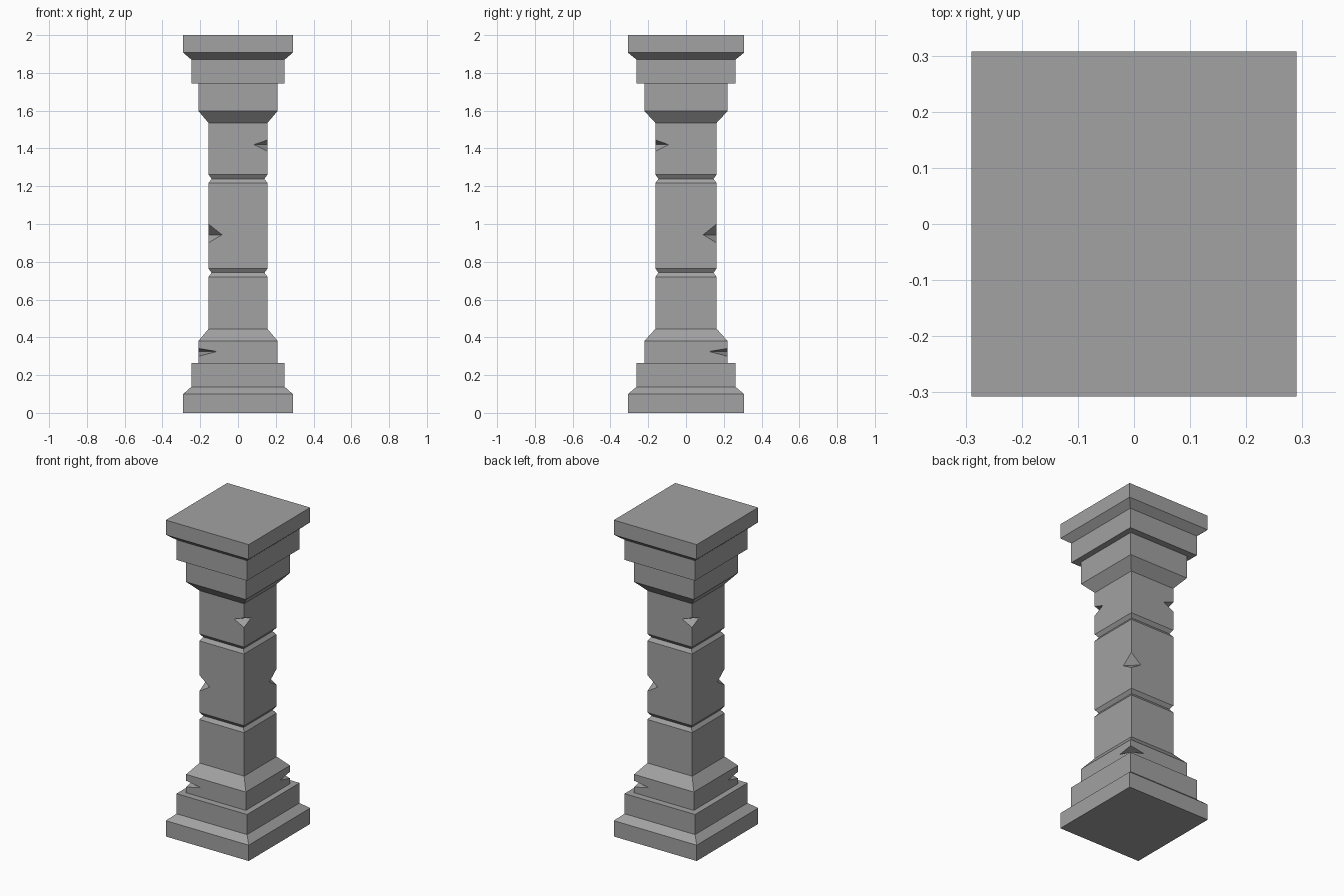
import bpy
import bmesh
from mathutils import Vector

cube = bpy.data.objects.get("Cube")
if cube:
    bpy.data.objects.remove(cube, do_unlink=True)

stone = bpy.data.materials.new("grey stone")
stone.use_nodes = True
GREY = (0.36, 0.36, 0.36, 1)
stone.diffuse_color = GREY
stone.node_tree.nodes["Principled BSDF"].inputs["Base Color"].default_value = GREY

# Half width and half depth of each step
SLAB, STEP, BLOCK = (0.29, 0.307), (0.247, 0.262), (0.209, 0.22)
SHAFT, GROOVE = (0.156, 0.162), (0.14, 0.146)
BASE_TOP, CAPITAL_BOTTOM = 0.445, 1.535


def make_object(name, bm):
    bmesh.ops.recalc_face_normals(bm, faces=bm.faces)
    mesh = bpy.data.meshes.new(name)
    bm.to_mesh(mesh)
    bm.free()
    mesh.materials.append(stone)
    obj = bpy.data.objects.new(name, mesh)
    bpy.context.collection.objects.link(obj)
    return obj


def loft(name, profile):
    """Stack rectangular rings of (size, height) into a closed solid."""
    bm = bmesh.new()
    rings = [[bm.verts.new((sx * w, sy * d, z))
              for sx, sy in ((-1, -1), (1, -1), (1, 1), (-1, 1))]
             for (w, d), z in profile]
    for low, high in zip(rings, rings[1:]):
        for i in range(4):
            j = (i + 1) % 4
            bm.faces.new((low[i], low[j], high[j], high[i]))
    bm.faces.new(rings[0][::-1])
    bm.faces.new(rings[-1])
    return make_object(name, bm)


def chip_corners(obj, size, corner_side, cut, bottom, middle, top):
    """Cut a wedge-shaped chip out of two diagonally opposite corners."""
    bm = bmesh.new()
    for side in (1, -1):
        corner = Vector((side * size[0], side * corner_side * size[1], 0))
        inward_x = Vector((-side * cut, 0, 0))
        inward_y = Vector((0, -side * corner_side * cut, 0))
        inner = corner + (inward_x + inward_y) / 2 + Vector((0, 0, middle))
        along = (inward_x - inward_y) * 1.5
        section = [inner] + [inner + 1.5 * (corner + Vector((0, 0, z)) - inner)
                             for z in (bottom, top)]
        a = [bm.verts.new(p - along) for p in section]
        b = [bm.verts.new(p + along) for p in section]
        bm.faces.new(a)
        bm.faces.new(b[::-1])
        for i in range(3):
            j = (i + 1) % 3
            bm.faces.new((a[i], b[i], b[j], a[j]))
    cutter = make_object("chip_cutter", bm)
    cutter.hide_render = True
    mod = obj.modifiers.new("chips", "BOOLEAN")
    mod.operation = "DIFFERENCE"
    mod.solver = "EXACT"
    mod.object = cutter
    bpy.context.view_layer.update()
    graph = bpy.context.evaluated_depsgraph_get()
    result = bpy.data.meshes.new_from_object(obj.evaluated_get(graph))
    obj.modifiers.clear()
    obj.data = result
    bpy.data.objects.remove(cutter, do_unlink=True)


def open_joints(obj):
    """Remove the hidden caps where the parts meet."""
    bm = bmesh.new()
    bm.from_mesh(obj.data)
    caps = [f for f in bm.faces
            if any(all(abs(v.co.z - z) < 0.0001 for v in f.verts)
                   for z in (BASE_TOP, CAPITAL_BOTTOM))]
    bmesh.ops.delete(bm, geom=caps, context="FACES")
    bm.to_mesh(obj.data)
    bm.free()


# Stepped base
base = loft("base", [
    (SLAB, 0), (SLAB, 0.1), (STEP, 0.138), (STEP, 0.265),
    (BLOCK, 0.265), (BLOCK, 0.381), (SHAFT, BASE_TOP)])
chip_corners(base, BLOCK, 1, 0.098, 0.3, 0.325, 0.341)

# Shaft with two grooves
shaft_profile = [(SHAFT, BASE_TOP)]
for z in (0.742, 1.239):
    shaft_profile += [(SHAFT, z - 0.022), (GROOVE, z), (SHAFT, z + 0.022)]
shaft = loft("shaft", shaft_profile + [(SHAFT, CAPITAL_BOTTOM)])
chip_corners(shaft, SHAFT, 1, 0.071, 0.9, 0.943, 1.0)
chip_corners(shaft, SHAFT, -1, 0.071, 1.385, 1.42, 1.445)

# Stepped capital
capital = loft("capital", [
    (SHAFT, CAPITAL_BOTTOM), (BLOCK, 1.598), (BLOCK, 1.743),
    (STEP, 1.743), (STEP, 1.87), (SLAB, 1.907), (SLAB, 2)])

for part in (base, shaft, capital):
    open_joints(part)
